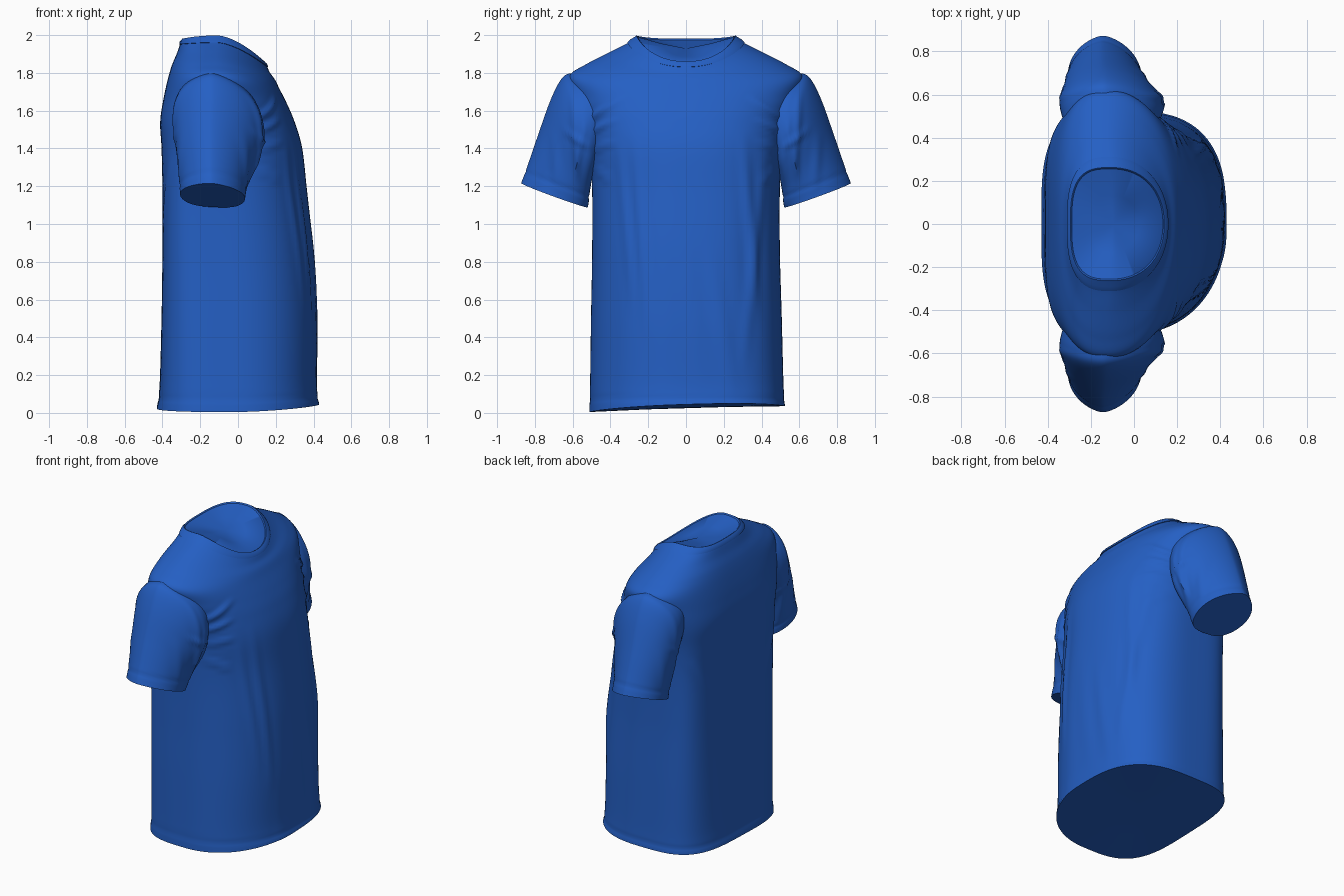
import bpy, bmesh, math
from mathutils import Vector

if "Cube" in bpy.data.objects:
    bpy.data.objects.remove(bpy.data.objects["Cube"])

blue = bpy.data.materials.new("royal blue cotton")
blue.diffuse_color = (0.018, 0.115, 0.55, 1)
blue.use_nodes = True
blue.node_tree.nodes["Principled BSDF"].inputs["Base Color"].default_value = blue.diffuse_color
SEG = 128


def spline(rows, per):
    """Catmull-Rom interpolation through rows of parameters."""
    out = []
    for i in range(len(rows) - 1):
        p0, p1 = rows[max(i - 1, 0)], rows[i]
        p2, p3 = rows[i + 1], rows[min(i + 2, len(rows) - 1)]
        for k in range(per):
            t = k / per
            out.append([0.5 * (2*b + (c - a)*t + (2*a - 5*b + 4*c - d)*t*t
                               + (3*b - a - 3*c + d)*t**3)
                        for a, b, c, d in zip(p0, p1, p2, p3)])
    return out + [list(rows[-1])]


def torso_ring(p, grow=0.0, lift=0.0):
    """D-shaped ring: squarer at the back, rounder and lopsided at the chest."""
    xb, xf, xm, w, nb, nl, nr, zb, zs, zf = p
    ring = []
    for k in range(SEG):
        a = 2 * math.pi * k / SEG
        c, s = math.cos(a), math.sin(a)
        nf = nr + (nl - nr) * (0.5 + 0.5 * max(-1, min(1, s * 3)))
        n, xe, ze = (nf, xf + grow, zf) if c > 0 else (nb, xb - grow, zb)
        x = xm + (xe - xm) * abs(c) ** (2 / n)
        y = math.copysign((w + grow) * abs(s) ** (2 / n), s)
        ring.append(Vector((x, y, zs + (ze - zs) * abs(c) ** 1.5 + lift)))
    return ring


def groove(y, z, line):
    """Soft fold along a line in the y-z plane, fading at both ends."""
    y0, z0, y1, z1, width, depth = line
    a, d = Vector((y0, z0)), Vector((y1 - y0, z1 - z0))
    t = (Vector((y, z)) - a).dot(d) / d.length_squared
    if t < 0 or t > 1:
        return 0
    side = (y - y0) * d.y - (z - z0) * d.x
    u = side / d.length / width
    return depth * math.sin(math.pi * t) * (1 - u * u) * math.exp(-u * u)


def loft(name, rings, caps=(), fold=None, loop=False, angle=50):
    """Skin rings; caps lists (ring index, centre offset) to close."""
    bm = bmesh.new()
    vs = [[bm.verts.new(v) for v in r] for r in rings]
    m = len(rings)
    for i in range(m if loop else m - 1):
        a, b = vs[i], vs[(i + 1) % m]
        for k in range(len(a)):
            j = (k + 1) % len(a)
            bm.faces.new((a[k], a[j], b[j], b[k]))
    if fold:
        bmesh.ops.recalc_face_normals(bm, faces=bm.faces)
        bm.normal_update()
        for v, n in [(v, v.normal.copy()) for v in bm.verts]:
            v.co += n * fold(v.co, n)
    for idx, off in caps:
        r = vs[idx]
        mid = sum((v.co for v in r), Vector()) / len(r)
        inner = [bm.verts.new(mid + (v.co - mid) * 0.5 + Vector(off) * 0.75) for v in r]
        c = bm.verts.new(mid + Vector(off))
        for k in range(len(r)):
            j = (k + 1) % len(r)
            bm.faces.new((r[k], r[j], inner[j], inner[k]))
            bm.faces.new((inner[k], inner[j], c))
    bmesh.ops.recalc_face_normals(bm, faces=bm.faces)
    me = bpy.data.meshes.new(name)
    bm.to_mesh(me)
    bm.free()
    me.materials.append(blue)
    ob = bpy.data.objects.new(name, me)
    bpy.context.collection.objects.link(ob)
    bpy.context.view_layer.objects.active = ob
    ob.select_set(True)
    bpy.ops.object.shade_smooth_by_angle(angle=math.radians(angle))
    ob.select_set(False)
    return ob


# Torso: back x, front x, widest x, half width,
# roundness of back / left chest / right chest, back/side/front z
body = [
    (-.43, .43, -.03, .518, 3.5, 2.75, 2.2, .025, .02, .045),
    (-.415, .417, -.03, .512, 3.7, 2.75, 2.2, .15, .15, .16),
    (-.405, .417, -.04, .505, 4.0, 2.7, 2.2, .5, .5, .5),
    (-.40, .40, -.05, .497, 4.3, 2.6, 2.2, .85, .85, .85),
    (-.40, .365, -.05, .497, 4.5, 2.5, 2.2, 1.18, 1.18, 1.18),
    (-.405, .34, -.06, .51, 4.5, 2.4, 2.3, 1.4, 1.4, 1.4),
    (-.412, .30, -.09, .545, 3.8, 2.3, 2.3, 1.54, 1.56, 1.54),
    (-.395, .26, -.11, .59, 3.1, 2.2, 2.2, 1.66, 1.68, 1.635),
    (-.372, .22, -.12, .618, 2.6, 2.1, 2.1, 1.765, 1.782, 1.715),
    (-.35, .195, -.12, .53, 2.5, 2.1, 2.1, 1.84, 1.845, 1.765),
    (-.325, .17, -.12, .40, 2.5, 2.1, 2.1, 1.90, 1.912, 1.80),
    (-.307, .155, -.11, .305, 2.8, 2.1, 2.1, 1.95, 1.96, 1.83),
    (-.295, .14, -.11, .262, 3.0, 2.2, 2.2, 1.975, 1.992, 1.855),
]
rings = [torso_ring(p) for p in spline(body, 8)]
for i, r in enumerate(rings[:24]):       # hem hangs lower on one side
    for v in r:
        v.z += 0.03 * v.y * (1 - i / 24)
        v.y += 0.006 * (1 - i / 24)

# Chest drape lines and armpit creases: y0, z0, y1, z1, width, depth
front_folds = [
    (-.27, 1.5, -.20, .35, .035, .010), (-.36, 1.45, -.27, .5, .03, .008),
    (.30, 1.5, .38, .45, .035, .011), (.42, 1.45, .30, .2, .035, .008),
    (.12, .9, .25, .08, .05, .007), (-.02, 1.0, .08, .1, .06, .005),
]
for s in (1, -1):
    front_folds += [(s*.56, 1.52, s*.33, 1.68, .022, .012),
                    (s*.56, 1.46, s*.36, 1.56, .02, .012),
                    (s*.54, 1.38, s*.36, 1.44, .02, .010),
                    (s*.53, 1.32, s*.38, 1.22, .02, .010)]
back_folds = [(.45, 1.35, .25, .95, .04, .006), (-.45, 1.35, -.25, .95, .04, .006)]


def torso_fold(co, n):
    hem = -.003 * math.exp(-((co.z - .075) / .012) ** 2)
    if n.x > .1:
        return hem + sum(groove(co.y, co.z, f) for f in front_folds) * min(1, (n.x - .1) * 2)
    if n.x < -.1:
        return hem + sum(groove(co.y, co.z, f) for f in back_folds)
    return hem


loft("shirt_body", rings, caps=[(0, (0, 0, 0)), (-1, (0, 0, -.02))], fold=torso_fold)

# Collar band around the neck
n0, n1 = body[-2], body[-1]


def neck(t, grow, lift):
    return torso_ring([a + (b - a) * t for a, b in zip(n0, n1)], grow, lift)


loft("collar", [neck(-.05, -.008, 0), neck(-.05, .004, .003), neck(.5, .007, .004),
                neck(.95, .004, .002), neck(1, 0, .006), neck(1, -.006, .002),
                neck(1, -.008, -.012)], loop=True, angle=60)

# Sleeves: outer y,z / inner y,z / centre x / half depth
arm = [
    (.53, 1.80, .42, 1.45, -.11, .215),
    (.60, 1.798, .46, 1.36, -.105, .235),
    (.655, 1.772, .48, 1.30, -.105, .238),
    (.715, 1.66, .495, 1.25, -.11, .222),
    (.785, 1.465, .508, 1.18, -.125, .195),
    (.84, 1.305, .515, 1.115, -.132, .177),
    (.873, 1.215, .52, 1.09, -.135, .172),
]


def arm_ring(p, s):
    """Sleeve ring: narrow along the outside, squarer towards the body."""
    yo, zo, yi, zi, cx, hx = p
    ring = []
    for k in range(64):
        a = 2 * math.pi * k / 64
        c, si = math.cos(a), math.sin(a)
        t = ((1 + c) / 2) ** 1.15
        x = hx * math.copysign(abs(si) ** (1 + .25 * c), si) - .07 * c * (zo - zi)
        ring.append(Vector((cx + x, s * (yi + (yo - yi) * t),
                            zi + (zo - zi) * t - .05 * x)))
    return ring


arm_folds = [(.60, 1.72, .57, 1.15, .025, .009), (.53, 1.55, .60, 1.2, .02, .009),
             (.70, 1.5, .68, 1.15, .03, .006), (.50, 1.40, .66, 1.50, .022, .010)]


def arm_fold(co, n):
    y = abs(co.y)
    hem = (co.z - 1.085) - (y - .52) * .386      # height above the cuff plane
    d = -.003 * math.exp(-((hem - .06) / .012) ** 2)
    return d + sum(groove(y, co.z, f) for f in arm_folds) * (1 if n.x > 0 else .6)


for label, s in (("left_sleeve", 1), ("right_sleeve", -1)):
    loft(label, [arm_ring(p, s) for p in spline(arm, 8)],
         caps=[(-1, (0, 0, 0))], fold=arm_fold)
